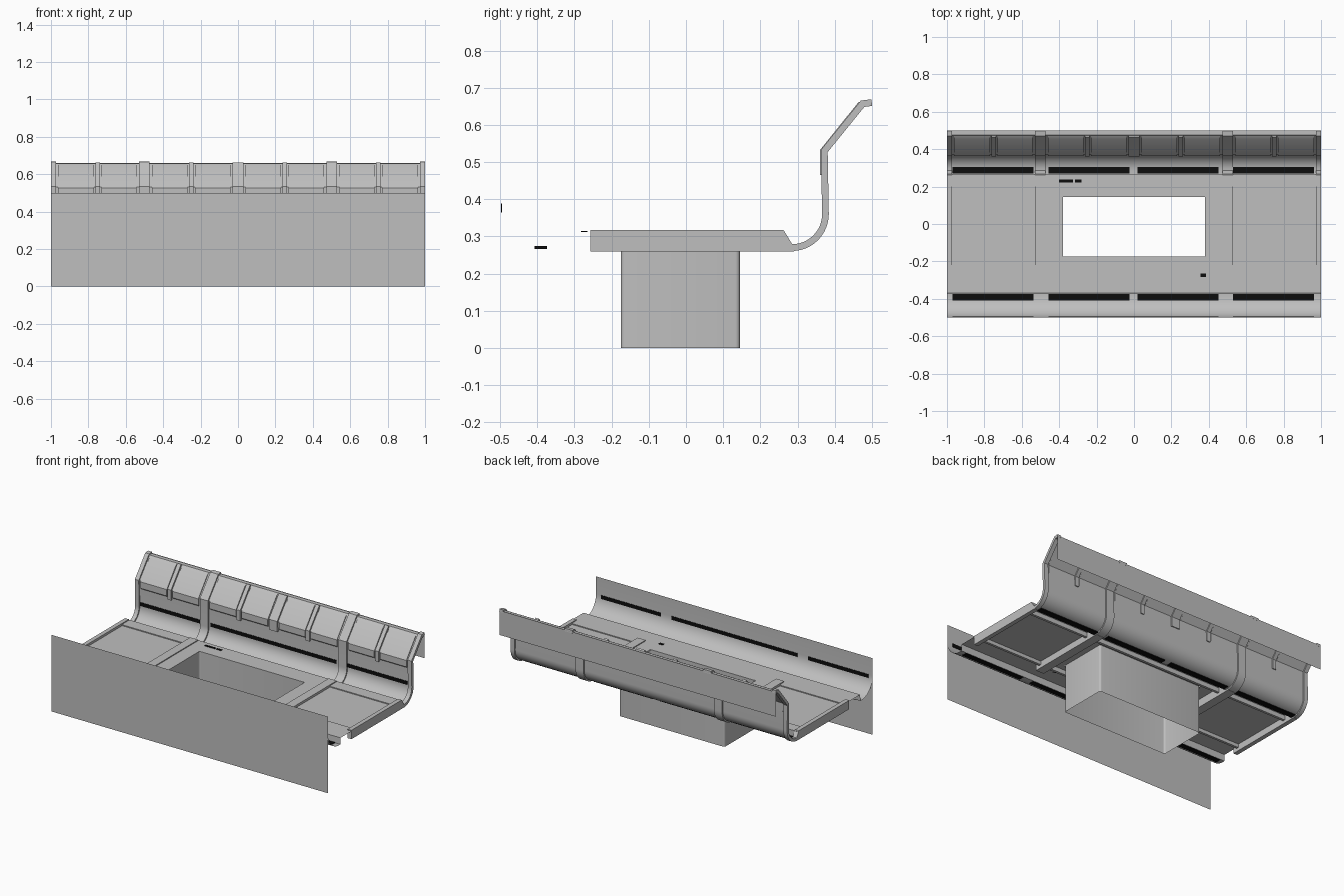
import bpy, bmesh, math

if "Cube" in bpy.data.objects:
    bpy.data.objects.remove(bpy.data.objects["Cube"])


def material(name, v):
    m = bpy.data.materials.new(name)
    m.diffuse_color = (v, v, v, 1)
    m.use_nodes = True
    m.node_tree.nodes["Principled BSDF"].inputs["Base Color"].default_value = m.diffuse_color
    return m


GREY = material("warm_grey", 0.52)
BLACK = material("black", 0.004)


def finish(name, bm, mat, solid=True):
    if solid:
        bmesh.ops.recalc_face_normals(bm, faces=bm.faces)
    me = bpy.data.meshes.new(name)
    bm.to_mesh(me)
    bm.free()
    me.materials.append(mat)
    me.shade_smooth()
    me.set_sharp_from_angle(angle=math.radians(30))
    ob = bpy.data.objects.new(name, me)
    bpy.context.collection.objects.link(ob)
    return ob


def extrude(name, prof, spans, mat=GREY, closed=False):
    """Sweep a (y, z) profile along x over each span."""
    bm = bmesh.new()
    for x0, x1 in spans:
        a = [bm.verts.new((x0, y, z)) for y, z in prof]
        b = [bm.verts.new((x1, y, z)) for y, z in prof]
        n = len(prof)
        for i in range(n if closed else n - 1):
            j = (i + 1) % n
            bm.faces.new((a[i], a[j], b[j], b[i]))
        if closed:
            bm.faces.new(a)
            bm.faces.new(b[::-1])
    return finish(name, bm, mat, closed)


def boxes(name, items, mat=GREY):
    bm = bmesh.new()
    for x0, x1, y0, y1, z0, z1 in items:
        vs = bmesh.ops.create_cube(bm, size=1)["verts"]
        for v in vs:
            v.co = (x1 if v.co.x > 0 else x0, y1 if v.co.y > 0 else y0,
                    z1 if v.co.z > 0 else z0)
    return finish(name, bm, mat)


def sheets(name, items, z):
    bm = bmesh.new()
    for x0, x1, y0, y1 in items:
        bm.faces.new([bm.verts.new(c) for c in
                      ((x0, y0, z), (x1, y0, z), (x1, y1, z), (x0, y1, z))])
    return finish(name, bm, GREY, False)


def arc(cy, cz, r, a0, a1, n=12):
    return [(cy + r * math.cos(math.radians(a0 + (a1 - a0) * i / n)),
             cz + r * math.sin(math.radians(a0 + (a1 - a0) * i / n)))
            for i in range(n + 1)]


def band(path, d):
    """Closed outline of thickness 2d around an open path, mitred."""
    out = [[], []]
    for i, (y, z) in enumerate(path):
        ns = []
        for k in (i - 1, i):
            if 0 <= k < len(path) - 1:
                dy, dz = path[k + 1][0] - path[k][0], path[k + 1][1] - path[k][1]
                l = math.hypot(dy, dz)
                ns.append((-dz / l, dy / l))
        ny, nz = sum(n[0] for n in ns), sum(n[1] for n in ns)
        l = math.hypot(ny, nz)
        ny, nz = ny / l, nz / l
        s = d / (ny * ns[0][0] + nz * ns[0][1])
        out[0].append((y + ny * s, z + nz * s))
        out[1].append((y - ny * s, z - nz * s))
    return out[0] + out[1][::-1]


TOP = 0.312
FULL = [(-1, 1)]

# Rear wall: gutter, curve, upright, slope and hanging back plate
rear = arc(0.285, 0.36, 0.09, -90, 0) + [(0.372, 0.53), (0.475, 0.657)]
extrude("rear_wall", [(0.2, TOP), (0.268, TOP), (0.268, 0.27)] + rear + [(0.5, 0.657)], FULL)
extrude("back_plate", [(0.5, 0.66), (0.5, 0.5)], FULL)

# Front floor lip, gutter and curve up into the front plate
extrude("front_curve", [(-0.22, TOP), (-0.37, TOP), (-0.372, 0.27)]
        + arc(-0.385, 0.385, 0.115, -90, -180) + [(-0.4995, 0.5)], FULL)
extrude("front_plate", [(-0.5, 0), (-0.5, 0.5)], FULL)

# Main ribs: floor beams and bands up the rear wall
MAIN = [(-1, -0.972), (-0.53, -0.472), (0.472, 0.53), (0.972, 1)]
extrude("floor_beam", [(-0.257, 0.26), (-0.257, 0.318), (0.262, 0.318),
                       (0.29, 0.272), (0.29, 0.26)], MAIN, closed=True)
extrude("wall_rib", band(rear + [(0.4995, 0.66)], 0.009), MAIN, closed=True)

# Short ribs over the upper wall
upper = [(0.37, 0.465), (0.37, 0.53), (0.472, 0.657)]
extrude("short_rib", band(upper, 0.009),
        [(c - w, c + w) for c, w in ((-0.75, 0.013), (-0.25, 0.013), (0, 0.03),
                                     (0.25, 0.013), (0.75, 0.013))], closed=True)

# Raised tiles between the ribs
TILES = [(0.04, 0.23), (0.27, 0.46), (0.542, 0.73), (0.77, 0.962)]
TILES += [(-b, -a) for a, b in TILES]
extrude("wall_tile", [(0.375, 0.475), (0.364, 0.485), (0.364, 0.527),
                      (0.455, 0.645), (0.47, 0.655), (0.374, 0.53)], TILES, closed=True)

# Floor: recessed side panels and middle deck around the opening
sheets("side_panel", [(-0.972, -0.53, -0.22, 0.2), (0.53, 0.972, -0.22, 0.2)], 0.303)
X, Y0, Y1 = 0.38, -0.175, 0.145
sheets("middle_deck", [(-0.472, -X, -0.22, 0.2), (X, 0.472, -0.22, 0.2),
                       (-X, X, -0.22, Y0), (-X, X, Y1, 0.2)], TOP)
boxes("under_rail", [(x0, x1, y - 0.008, y + 0.008, 0.28, 0.309)
                     for x0, x1 in ((-0.972, -0.53), (-0.472, 0.472), (0.53, 0.972))
                     for y in (-0.22, 0.2)])

# Open bottomed shaft below the opening, with rounded corners
bm = bmesh.new()
R = 0.012
ring = []
for cx, cy, a in ((X - R, Y1 - R, 0), (-X + R, Y1 - R, 90),
                  (-X + R, Y0 + R, 180), (X - R, Y0 + R, 270)):
    ring += arc(cx, cy, R, a, a + 90, 4)
lo = [bm.verts.new((x, y, 0)) for x, y in ring]
hi = [bm.verts.new((x, y, TOP)) for x, y in ring]
for i in range(len(ring)):
    j = (i + 1) % len(ring)
    bm.faces.new((lo[i], lo[j], hi[j], hi[i]))
finish("shaft", bm, GREY, False)

# Black slots in both gutters and along both walls
SLOTS = [(-0.97, -0.537), (-0.457, -0.025), (0.02, 0.452), (0.528, 0.962)]
boxes("gutter_slot", [(a, b, y0, y1, 0.2665, 0.275) for a, b in SLOTS
                      for y0, y1 in ((0.27, 0.306), (-0.408, -0.374))], BLACK)
WALL = [(-0.97, -0.537), (-0.457, 0.452), (0.528, 0.962)]
boxes("wall_slot", [(a, b, y, y + 0.003, 0.365, 0.388) for a, b in WALL
                    for y in (0.371, -0.498)], BLACK)

# Small black deck markings
boxes("deck_mark", [(-0.4, -0.325, 0.223, 0.238, TOP, 0.315),
                    (-0.315, -0.28, 0.223, 0.238, TOP, 0.315),
                    (0.355, 0.385, -0.283, -0.265, TOP, 0.315)], BLACK)
